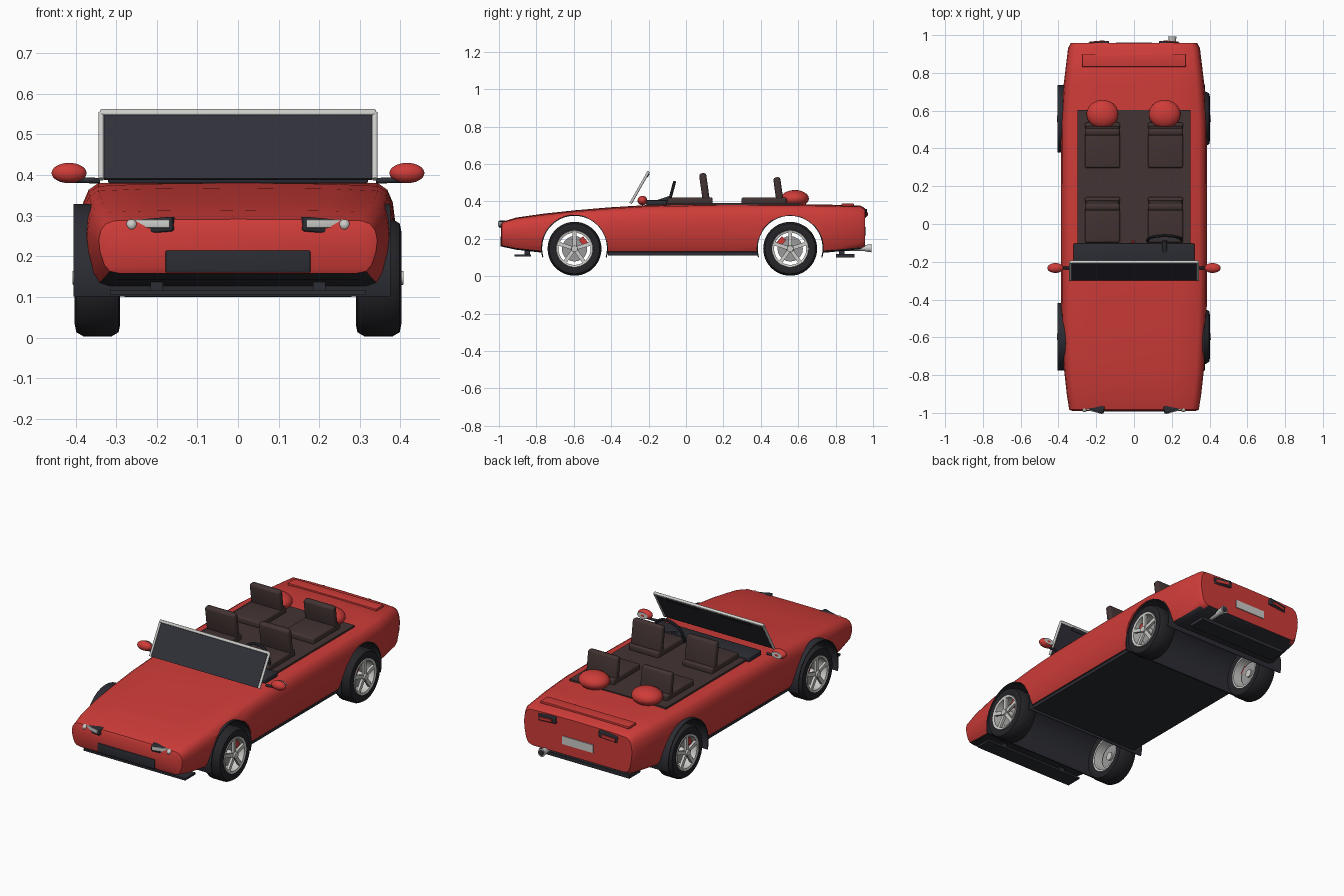
import bpy, bmesh
from math import radians, sin, cos, pi, atan2
from mathutils import Matrix, Vector

if "Cube" in bpy.data.objects:
    bpy.data.objects.remove(bpy.data.objects["Cube"])


def material(name, r, g, b):
    m = bpy.data.materials.new(name)
    m.diffuse_color = (r, g, b, 1)
    m.use_nodes = True
    node = next(n for n in m.node_tree.nodes if n.type == 'BSDF_PRINCIPLED')
    node.inputs["Base Color"].default_value = (r, g, b, 1)
    return m


RED = material("red paint", 0.62, 0.045, 0.04)
DARK = material("dark trim", 0.025, 0.026, 0.034)
GLASS = material("tinted glass", 0.03, 0.03, 0.042)
RUBBER = material("tyre rubber", 0.018, 0.018, 0.022)
BROWN = material("brown upholstery", 0.055, 0.034, 0.033)
SILVER = material("silver", 0.6, 0.6, 0.58)
STEEL = material("brake steel", 0.32, 0.32, 0.32)
parts = []


def finish(name, bm, mats, matrix=Matrix()):
    bmesh.ops.transform(bm, matrix=matrix, verts=bm.verts)
    bmesh.ops.recalc_face_normals(bm, faces=bm.faces)
    me = bpy.data.meshes.new(name)
    bm.to_mesh(me)
    bm.free()
    for m in mats:
        me.materials.append(m)
    ob = bpy.data.objects.new(name, me)
    bpy.context.collection.objects.link(ob)
    parts.append(ob)
    return ob


def place(loc, rot=(0, 0, 0)):
    m = Matrix.Translation(loc)
    for axis, angle in zip("ZYX", reversed(rot)):
        m = m @ Matrix.Rotation(radians(angle), 4, axis)
    return m


def box(name, loc, size, mat, rot=(0, 0, 0), bevel=0.0):
    bm = bmesh.new()
    bmesh.ops.create_cube(bm, size=1)
    bmesh.ops.scale(bm, vec=size, verts=bm.verts)
    if bevel:
        bmesh.ops.bevel(bm, geom=bm.edges[:], offset=bevel, segments=3, profile=0.5, affect='EDGES')
    return finish(name, bm, [mat], place(loc, rot))


def ball(name, loc, radii, mat):
    bm = bmesh.new()
    bmesh.ops.create_uvsphere(bm, u_segments=32, v_segments=16, radius=1)
    bmesh.ops.scale(bm, vec=radii, verts=bm.verts)
    return finish(name, bm, [mat], place(loc))


def rod(name, a, b, r1, mat, r2=None):
    a, b = Vector(a), Vector(b)
    bm = bmesh.new()
    bmesh.ops.create_cone(bm, cap_ends=True, segments=20, radius1=r1,
                          radius2=r1 if r2 is None else r2, depth=(b - a).length)
    turn = (b - a).to_track_quat('Z', 'Y').to_matrix().to_4x4()
    return finish(name, bm, [mat], Matrix.Translation((a + b) / 2) @ turn)


def sweep(name, profile, mat, loc, start=0, stop=360, steps=48, matrix=Matrix()):
    """Turn a closed (x, radius) profile about the x axis."""
    bm = bmesh.new()
    full = stop - start == 360
    rings = []
    for i in range(steps if full else steps + 1):
        a = radians(start + (stop - start) * i / steps)
        rings.append([bm.verts.new((x, r * cos(a), r * sin(a))) for x, r in profile])
    n = len(profile)
    for i in range(steps):
        p, q = rings[i], rings[(i + 1) % len(rings)]
        for j in range(n):
            bm.faces.new((p[j], p[(j + 1) % n], q[(j + 1) % n], q[j]))
    if not full:
        bm.faces.new(rings[0])
        bm.faces.new(rings[-1])
    return finish(name, bm, [mat], Matrix.Translation(loc) @ matrix)


# Body shell: lofted sections of (y, half width, bottom, top)
stations = [(-.982, .325, .17, .275), (-.975, .343, .158, .29), (-.9, .355, .142, .312),
            (-.75, .372, .125, .333), (-.58, .381, .122, .351), (-.4, .386, .122, .366),
            (-.2, .387, .122, .378), (.2, .387, .122, .385), (.55, .386, .122, .384),
            (.75, .372, .126, .381), (.94, .349, .145, .376), (.965, .335, .16, .362)]
half = [(0, 0), (.85, 0), (.92, .04), (.96, .16), (.99, .4), (1, .62),
        (.985, .8), (.95, .92), (.89, .98), (.6, 1), (0, 1.01)]
section = half + [(-x, z) for x, z in half[-2:0:-1]]
bm = bmesh.new()
loops = [[bm.verts.new((x * w, y, lo + z * (hi - lo))) for x, z in section]
         for y, w, lo, hi in stations]
n = len(section)
for p, q in zip(loops, loops[1:]):
    for j in range(n):
        bm.faces.new((p[j], p[(j + 1) % n], q[(j + 1) % n], q[j]))
bm.faces.new(loops[0])
bm.faces.new(loops[-1])
body = finish("body", bm, [RED, DARK])

# Wheel arches cut right through the body, with thin dark liners
AXLES = {"front": -.588, "rear": .565}
for end, y in AXLES.items():
    cutter = rod("arch_cutter", (-1, y, .15), (1, y, .15), .178, DARK)
    cutter.hide_render = True
    mod = body.modifiers.new("arch", 'BOOLEAN')
    mod.object, mod.operation, mod.solver = cutter, 'DIFFERENCE', 'EXACT'
    bpy.context.view_layer.objects.active = body
    bpy.ops.object.modifier_apply(modifier=mod.name)
    parts.remove(cutter)
    bpy.data.objects.remove(cutter)
    sweep(end + "_arch_liner", [(-.405, .173), (.376, .173), (.376, .179), (-.405, .179)],
          DARK, (0, y, .15), -16, 196)
for f in body.data.polygons:
    f.material_index = int(f.normal.z < -.8 and f.center.z < .2)

# Underside and lips
box("floor_pan", (0, -.01, .122), (.7, .8, .02), DARK)
box("front_lip", (0, -.865, .111), (.63, .09, .012), DARK)
box("rear_lip", (0, .86, .11), (.56, .1, .02), DARK)
for x in (-.2, .2):
    box("front_lip_mount", (x, -.84, .13), (.03, .03, .04), DARK)
    box("rear_lip_mount", (x, .84, .128), (.03, .03, .04), DARK)

# Wheels
tyre = [(-.05, .095), (-.056, .115), (-.052, .134), (-.035, .144), (.035, .144),
        (.052, .134), (.056, .115), (.05, .095)]
rim = [(.046, .1), (.055, .097), (.052, .086), (-.05, .086), (-.05, .1)]
for end, y in AXLES.items():
    for side, s in (("left", 1), ("right", -1)):
        tag = end + "_" + side
        c = Vector((s * .346, y, .147))
        mirror = Matrix.Scale(s, 4, (1, 0, 0))
        sweep(tag + "_tyre", tyre, RUBBER, c, matrix=mirror)
        sweep(tag + "_rim", rim, SILVER, c, matrix=mirror)
        ax = Vector((s, 0, 0))
        rod(tag + "_brake_disc", c - ax * .01, c + ax * .01, .068, STEEL)
        rod(tag + "_hub", c - ax * .02, c + ax * .062, .022, SILVER, .017)
        k = 1 if end == "front" else -1
        box(tag + "_caliper", c + Vector((s * .012, k * .048, .04)), (.04, .03, .045), RED, (k * 40, 0, 0))
        for i in range(5):
            a = 2 * pi * i / 5 + pi / 2
            pos = c + Vector((s * .046, .052 * cos(a), .052 * sin(a)))
            box(tag + "_spoke", pos, (.014, .076, .02), SILVER, (a * 180 / pi, 0, 0))

# Cockpit floor and dashboard
box("cockpit_floor", (0, .255, .386), (.6, .715, .01), BROWN)
box("dashboard", (0, -.15, .393), (.64, .11, .028), DARK, bevel=.006)
rod("gear_lever", (-.005, -.088, .385), (-.005, -.088, .405), .012, RED, .003)

# Seats
for row, y, top in (("front", .03, .552), ("rear", .425, .53)):
    for x in (-.167, .167):
        box(row + "_seat_cushion", (x, y, .403), (.187, .24, .038), BROWN, bevel=.01)
        h = top - .39
        box(row + "_seat_back", (x, y + .077, .39 + h / 2), (.187, .038, h), BROWN, (8, 0, 0), .014)

# Rounded fairings behind the rear seats
for x in (-.167, .162):
    ball("rear_fairing", (x, .59, .415), (.084, .075, .046), RED)

# Steering wheel
ring = [(.008 * cos(i * pi / 4), .09 + .008 * sin(i * pi / 4)) for i in range(8)]
wheel_turn = Matrix.Rotation(radians(-15), 4, 'X') @ Matrix.Rotation(radians(90), 4, 'Z')
hub = (.162, -.077, .416)
sweep("steering_wheel", ring, DARK, hub, matrix=wheel_turn)
box("steering_spoke", hub, (.17, .01, .018), DARK, (-15, 0, 0))
rod("steering_column", hub, (.162, -.14, .395), .014, DARK)

# Windscreen with frame
base, head = Vector((0, -.288, .39)), Vector((0, -.195, .553))
lean = -atan2(head.y - base.y, head.z - base.z) * 180 / pi
box("windscreen", (base + head) / 2, (.66, .008, (head - base).length), GLASS, (lean, 0, 0))
box("windscreen_top_bar", head, (.68, .016, .016), SILVER, (lean, 0, 0), .004)
for s in (-1, 1):
    off = Vector((s * .337, 0, 0))
    rod("windscreen_pillar", base + off, head + off, .007, SILVER)
    box("sun_visor", (s * .165, -.197, .54), (.19, .012, .02), DARK, (lean, 0, 0))

# Door mirrors, lamps and tail lights on both sides
for s in (-1, 1):
    ball("mirror_shell", (s * .416, -.225, .405), (.043, .026, .025), RED)
    bm = bmesh.new()
    bmesh.ops.create_circle(bm, cap_ends=True, segments=28, radius=1)
    finish("mirror_glass", bm, [SILVER], place((s * .416, -.2, .405), (90, 0, 0))
           @ Matrix.Diagonal((.033, .018, 1, 1)))
    rod("mirror_stalk", (s * .34, -.225, .386), (s * .405, -.225, .388), .007, DARK)
    box("headlamp_housing", (s * .232, -.957, .273), (.155, .04, .036), DARK, (0, s * 5, s * 15), .006)
    box("headlamp_lens", (s * .228, -.976, .28), (.125, .012, .02), SILVER, (0, 0, s * 15), .003)
    ball("headlamp_bulb", (s * .262, -.973, .277), (.014, .014, .014), SILVER)
    box("tail_lamp_housing", (s * .19, .962, .335), (.115, .02, .04), DARK, (0, s * 6, -s * 5), .005)
    box("tail_lamp", (s * .195, .971, .33), (.08, .012, .016), RED, (0, s * 6, -s * 5))

# Grille, boot strip, number plate and exhaust
box("grille", (0, -.979, .187), (.356, .012, .054), DARK, bevel=.003)
box("boot_strip", (0, .873, .381), (.55, .065, .014), RED, bevel=.003)
box("number_plate", (0, .966, .24), (.19, .008, .045), SILVER)
rod("exhaust_pipe", (.203, .85, .15), (.203, .975, .15), .015, SILVER)
rod("exhaust_tip", (.203, .965, .15), (.203, 1, .15), .017, SILVER, .022)
rod("exhaust_bore", (.203, .99, .15), (.203, 1.001, .15), .016, DARK)

# Smooth shading with crisp edges, and a centred length
bpy.ops.object.select_all(action='DESELECT')
for ob in parts:
    ob.select_set(True)
    ob.location.y -= .008
bpy.context.view_layer.objects.active = body
bpy.ops.object.shade_smooth_by_angle(angle=radians(35))
